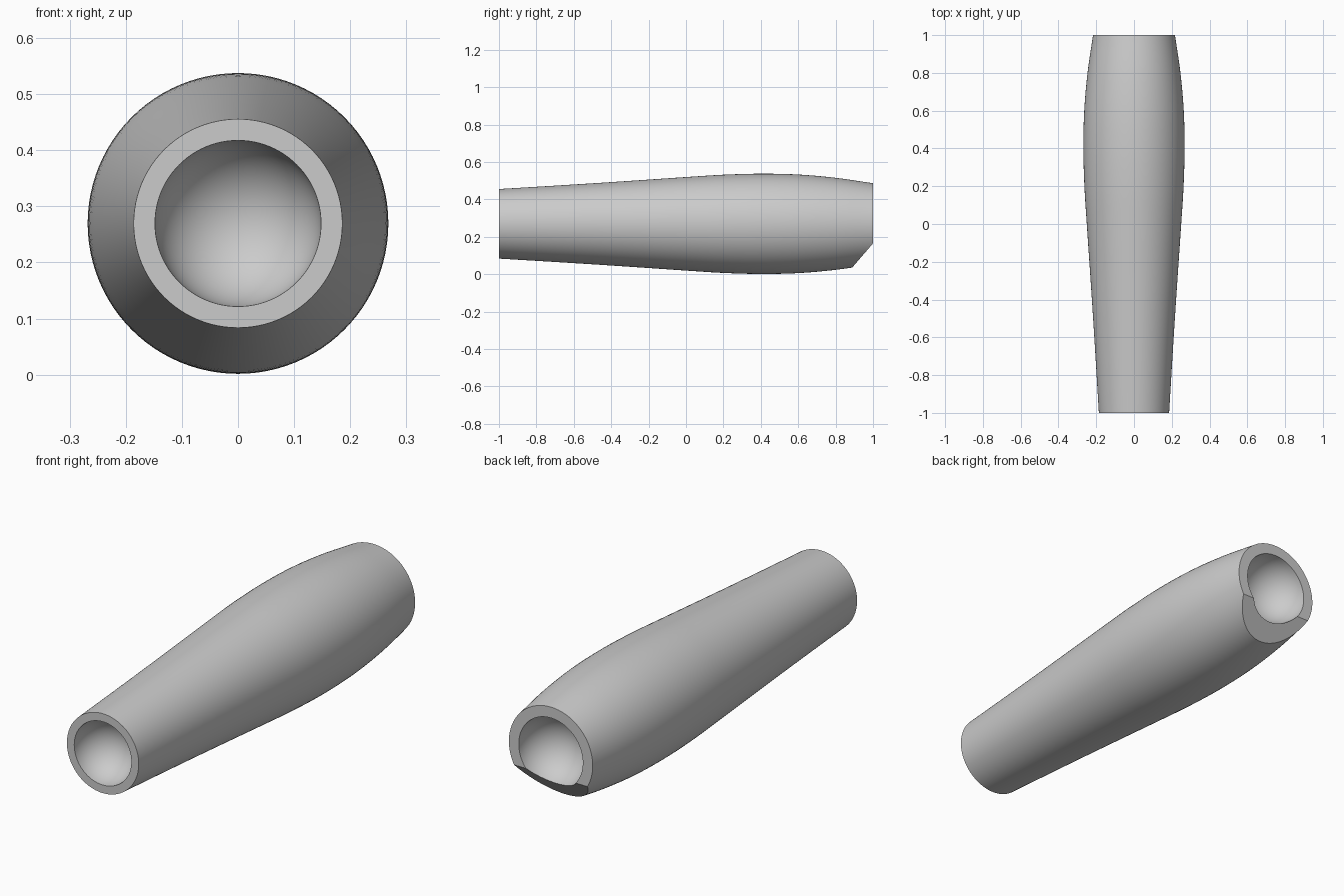
import bpy, bmesh, math
from mathutils import Vector

if "Cube" in bpy.data.objects:
    bpy.data.objects.remove(bpy.data.objects["Cube"])

CENTRE_Z = 0.2695
SEGMENTS = 96
FRONT_BORE, BACK_BORE = 0.148, 0.166

# Outer contour of the grip: (y, radius)
OUTER = [(-1.0, 0.186), (-0.75, 0.201), (-0.5, 0.2165), (-0.25, 0.233), (0.0, 0.250),
         (0.2, 0.2625), (0.4, 0.268), (0.6, 0.2635), (0.8, 0.246), (1.0, 0.217)]


def smooth_contour(pts, steps=5):
    """Catmull-Rom samples through the contour points."""
    p = [Vector(q) for q in pts]
    p = [2 * p[0] - p[1]] + p + [2 * p[-1] - p[-2]]
    out = []
    for a, b, c, d in zip(p, p[1:], p[2:], p[3:]):
        for i in range(steps):
            t = i / steps
            out.append(0.5 * (2 * b + (c - a) * t + (2 * a - 5 * b + 4 * c - d) * t * t
                              + (3 * b - a - 3 * c + d) * t ** 3))
    return out + [p[-2]]


def socket(mouth_y, radius, inward, steps=16):
    """Round-bottomed socket, from its deepest point to its rim."""
    angles = [math.pi / 2 * i / steps for i in range(steps + 1)]
    return [Vector((mouth_y + inward * radius * math.cos(a), radius * math.sin(a)))
            for a in angles]


# Full lathe profile: front socket, outer contour, back socket
profile = (socket(-1, FRONT_BORE, 1) + smooth_contour(OUTER)
           + socket(1, BACK_BORE, -1)[::-1])

bm = bmesh.new()
verts = [bm.verts.new((q.y, q.x, CENTRE_Z)) for q in profile]
edges = [bm.edges.new(pair) for pair in zip(verts, verts[1:])]
bmesh.ops.spin(bm, geom=verts + edges, cent=(0, 0, CENTRE_Z), axis=(0, 1, 0),
               angle=2 * math.pi, steps=SEGMENTS, use_duplicate=False)
bmesh.ops.remove_doubles(bm, verts=bm.verts[:], dist=0.0002)

# Slanted flat under the back end
cut = bmesh.ops.bisect_plane(bm, geom=bm.verts[:] + bm.edges[:] + bm.faces[:], dist=1e-6,
                             plane_co=(0, 1, 0.165), plane_no=(0, 0.128, -0.11),
                             clear_outer=True)
rim = [e for e in bm.edges if e.is_boundary]
bmesh.ops.edgeloop_fill(bm, edges=rim)
bmesh.ops.recalc_face_normals(bm, faces=bm.faces[:])

mesh = bpy.data.meshes.new("handle_grip")
bm.to_mesh(mesh)
bm.free()
grip = bpy.data.objects.new("handle_grip", mesh)
bpy.context.collection.objects.link(grip)

grey = bpy.data.materials.new("light_grey")
grey.diffuse_color = (0.6, 0.6, 0.6, 1)
grey.use_nodes = True
grey.node_tree.nodes["Principled BSDF"].inputs["Base Color"].default_value = grey.diffuse_color
mesh.materials.append(grey)

bpy.context.view_layer.objects.active = grip
grip.select_set(True)
bpy.ops.object.shade_smooth_by_angle(angle=math.radians(30))
